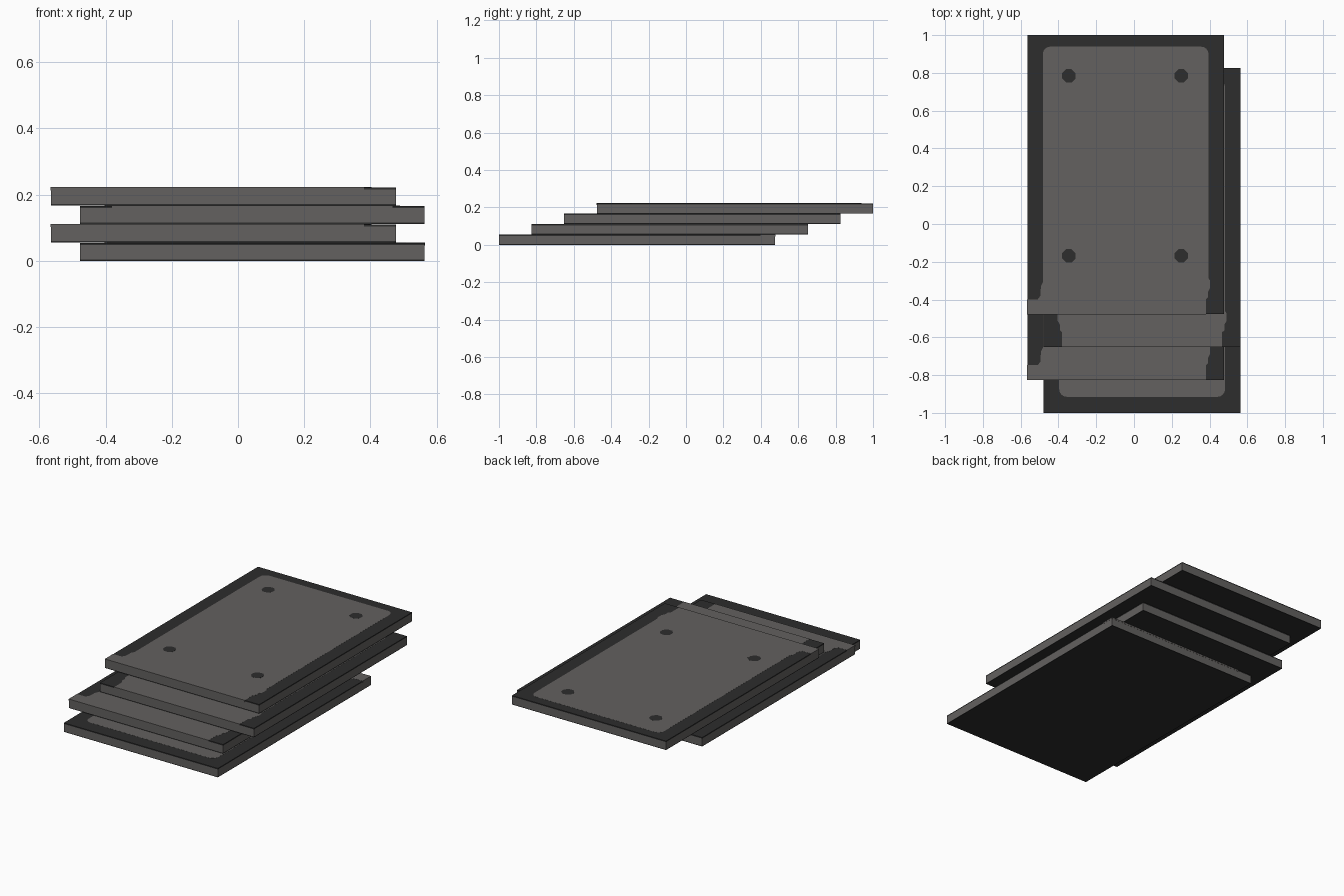
import bpy
import bmesh
from math import cos, sin, pi
from mathutils import Matrix, Vector

cube = bpy.data.objects.get("Cube")
if cube:
    bpy.data.objects.remove(cube)


def material(name, colour):
    mat = bpy.data.materials.new(name)
    mat.use_nodes = True
    mat.diffuse_color = (*colour, 1)
    bsdf = mat.node_tree.nodes["Principled BSDF"]
    bsdf.inputs["Base Color"].default_value = (*colour, 1)
    bsdf.inputs["Roughness"].default_value = 0.8
    return mat


GREY = material("warm grey", (0.125, 0.119, 0.115))
DARK = material("charcoal", (0.026, 0.026, 0.026))

HALF_X, HALF_Y, STEP = 0.521, 0.7385, 0.0558
BASE, CORE, SKIN, PANEL, DOT = 0.004, 0.048, 0.0548, 0.0553, 0.0556


def prism(name, outline, z0, z1, mat, place):
    """Extrude a flat outline between two heights."""
    bm = bmesh.new()
    face = bm.faces.new([bm.verts.new((x, y, z0)) for x, y in outline])
    top = bmesh.ops.extrude_face_region(bm, geom=[face])["geom"]
    verts = [v for v in top if isinstance(v, bmesh.types.BMVert)]
    bmesh.ops.translate(bm, verts=verts, vec=Vector((0, 0, z1 - z0)))
    bmesh.ops.recalc_face_normals(bm, faces=bm.faces)
    mesh = bpy.data.meshes.new(name)
    bm.to_mesh(mesh)
    bm.free()
    mesh.transform(place)
    mesh.materials.append(mat)
    obj = bpy.data.objects.new(name, mesh)
    bpy.context.collection.objects.link(obj)


def arc(cx, cy, r, start, steps=4):
    return [(cx + r * cos(start + pi / 2 * i / steps),
             cy + r * sin(start + pi / 2 * i / steps)) for i in range(steps + 1)]


def panel_outline(margin, corner_open):
    """Rounded at the far end, running out over the near edge."""
    side, r = 0.439, 0.04
    end = HALF_Y - margin
    near = -HALF_Y - 0.001
    right = [(0.424, near), (0.424, -0.66), (0.436, -0.65), (0.436, -0.62),
             (0.447, -0.6), (0.447, -0.56), (side, -0.55)]
    if corner_open:
        edge = -HALF_X - 0.001
        left = [(-side, -0.57), (-0.449, -0.59), (-0.451, -0.64),
                (-0.465, -0.66), (edge, -0.66), (edge, near)]
    else:
        left = [(-x, y) for x, y in reversed(right)]
    return (right + arc(side - r, end - r, r, 0)
            + arc(r - side, end - r, r, pi / 2) + left)


def board(name, x, y, level, margin=0.061, corner_open=True, turned=False):
    place = (Matrix.Translation((x, y, level * STEP))
             @ Matrix.Rotation(pi if turned else 0, 4, "Z"))
    slab = [(-HALF_X, -HALF_Y), (HALF_X, -HALF_Y),
            (HALF_X, HALF_Y), (-HALF_X, HALF_Y)]
    # Dark underside, grey body, dark border and grey panel
    prism(name + "_underside", slab, 0, BASE, DARK, place)
    prism(name + "_body", slab, BASE, CORE, GREY, place)
    prism(name + "_border", slab, CORE, SKIN, DARK, place)
    prism(name + "_panel", panel_outline(margin, corner_open),
          CORE - 0.002, PANEL, GREY, place)
    # Four fixing spots
    for i, (dx, dy) in enumerate([(-0.301, 0.523), (0.294, 0.523),
                                  (-0.301, -0.43), (0.294, -0.43)]):
        spot = [(dx + 0.038 * cos(pi / 4 * (k + 0.5)),
                 dy + 0.038 * sin(pi / 4 * (k + 0.5))) for k in range(8)]
        prism(f"{name}_spot_{i + 1}", spot, SKIN, DOT, DARK, place)


# Staggered stack from bottom to top
board("bottom_board", 0.043, -0.2615, 0, margin=0.085, turned=True)
board("lower_board", -0.044, -0.0875, 1)
board("upper_board", 0.043, 0.0875, 2, corner_open=False)
board("top_board", -0.044, 0.2615, 3)
